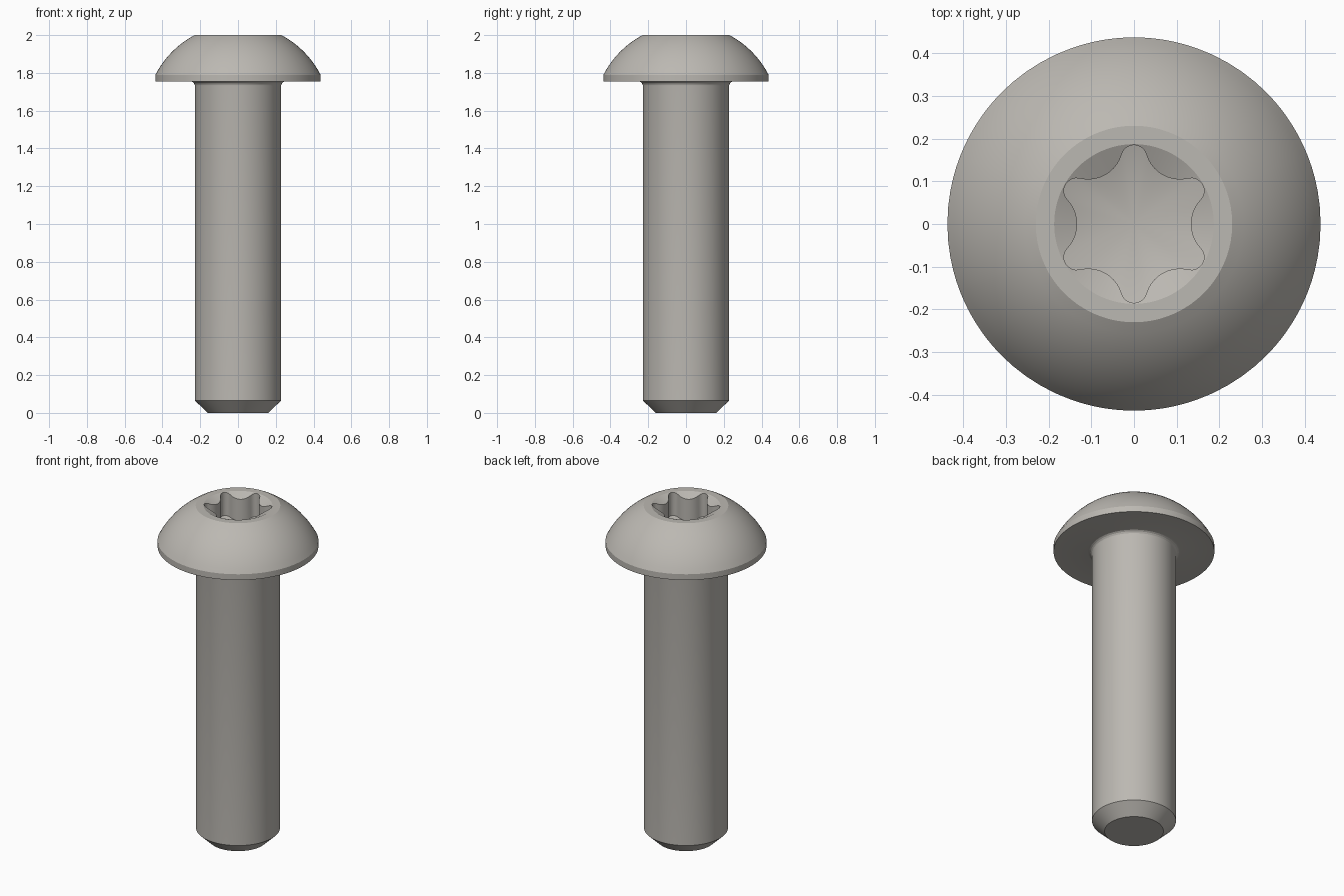
import bpy, bmesh, math

if "Cube" in bpy.data.objects:
    bpy.data.objects.remove(bpy.data.objects["Cube"])

steel = bpy.data.materials.new("warm_grey_steel")
steel.diffuse_color = (0.5, 0.48, 0.445, 1)
steel.use_nodes = True
steel.node_tree.nodes["Principled BSDF"].inputs["Base Color"].default_value = steel.diffuse_color


def star_outline():
    """Six-lobed socket outline from tangent arcs, as (angle, radius) pairs."""
    tip_c, tip_r = 0.155, 0.030      # convex lobe tips
    val_c, val_r = 0.215, 0.082      # concave valleys between the lobes
    tx, ty = tip_c * math.cos(math.pi / 6), tip_c * math.sin(math.pi / 6)
    tangent = math.atan2(ty, tx - val_c)          # valley centre -> lobe centre
    half = []
    for i in range(6):                            # valley middle to tangent point
        a = math.pi + (tangent - math.pi) * i / 5
        half.append((val_c + val_r * math.cos(a), val_r * math.sin(a)))
    start, end = tangent - math.pi, math.pi / 6   # tangent point to lobe tip
    for i in range(1, 5):
        a = start + (end - start) * i / 4
        half.append((tx + tip_r * math.cos(a), ty + tip_r * math.sin(a)))
    polar = [(math.atan2(y, x), math.hypot(x, y)) for x, y in half]
    sector = polar + [(math.pi / 3 - a, r) for a, r in polar[-2:0:-1]]
    return [(a + k * math.pi / 3, r) for k in range(6) for a, r in sector]


star = star_outline()

# Outer profile: tip chamfer, shank, fillet under the head, rim, dome
profile = [(0.160, 0.0), (0.228, 0.065), (0.228, 1.73)]
for i in range(1, 5):
    a = math.pi / 2 * i / 4
    profile.append((0.253 - 0.025 * math.cos(a), 1.73 + 0.025 * math.sin(a)))
profile += [(0.437, 1.755), (0.437, 1.79)]
dome_z, dome_r = 1.566, 0.4912
a0, a1 = math.atan2(0.224, 0.437), math.atan2(0.434, 0.23)
for i in range(1, 11):
    a = a0 + (a1 - a0) * i / 10
    profile.append((dome_r * math.cos(a), dome_z + dome_r * math.sin(a)))
profile.append((0.187, 2.0))                      # socket mouth

rings = [[(r, a, z) for a, _ in star] for r, z in profile]
# Countersunk edge of the socket, then its floor ring
rings.append([(r, a, 2.0 - (0.187 - r) * 0.48) for a, r in star])
rings.append([(r, a, 1.86 - (0.187 - r) * 0.27) for a, r in star])

bm = bmesh.new()
loops = [[bm.verts.new((r * math.cos(a), r * math.sin(a), z)) for r, a, z in ring]
         for ring in rings]
n = len(star)
for lo, hi in zip(loops, loops[1:]):
    for i in range(n):
        j = (i + 1) % n
        bm.faces.new((lo[i], lo[j], hi[j], hi[i]))
bm.faces.new(loops[0][::-1])                      # flat end of the shank
floor_centre = bm.verts.new((0, 0, 1.81))         # conical socket floor
for i in range(n):
    bm.faces.new((loops[-1][i], loops[-1][(i + 1) % n], floor_centre))
bmesh.ops.recalc_face_normals(bm, faces=bm.faces)

mesh = bpy.data.meshes.new("button_head_screw")
bm.to_mesh(mesh)
bm.free()
mesh.materials.append(steel)
screw = bpy.data.objects.new("button_head_screw", mesh)
bpy.context.collection.objects.link(screw)
bpy.context.view_layer.objects.active = screw
screw.select_set(True)
bpy.ops.object.shade_smooth_by_angle(angle=math.radians(22))
